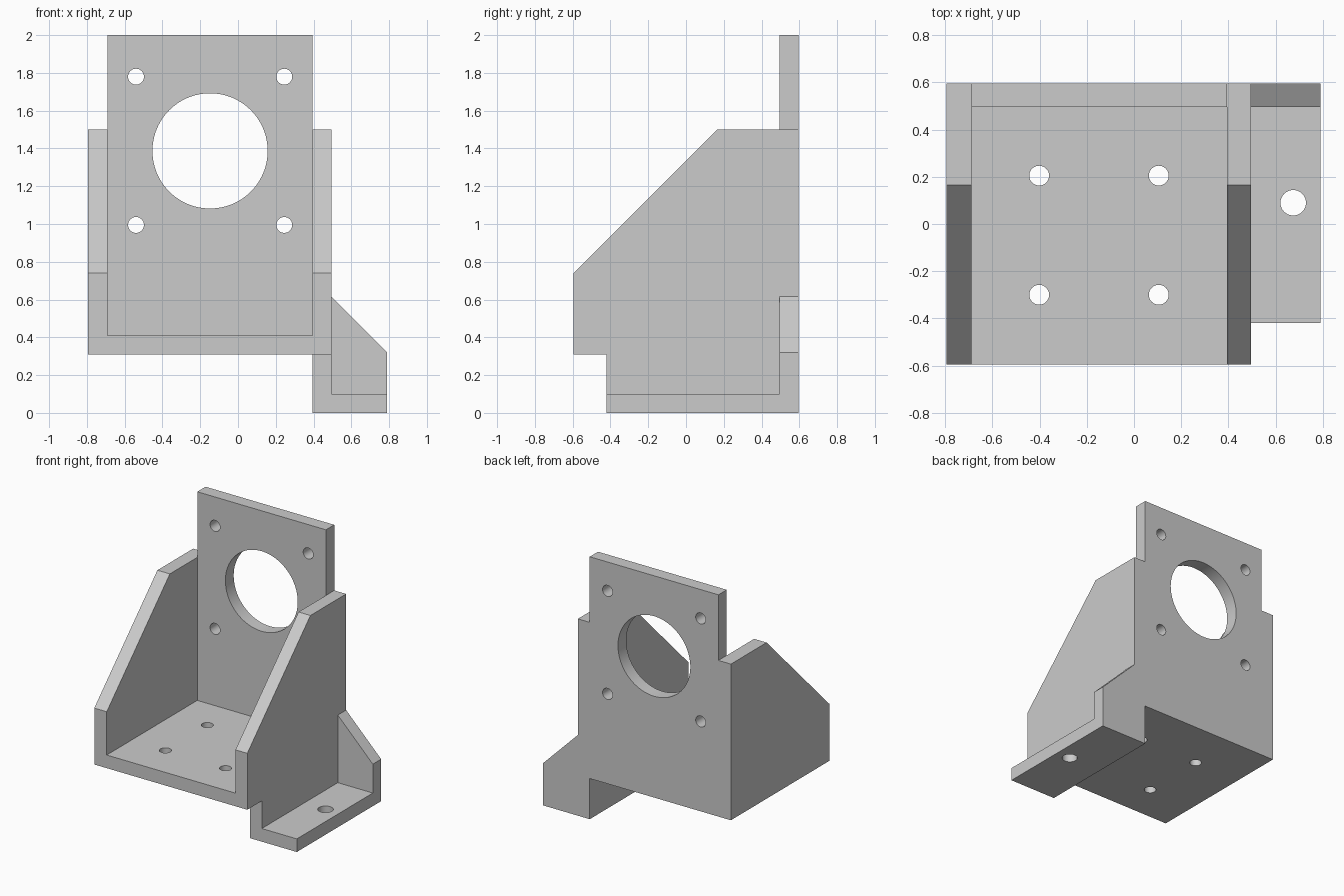
import bpy
import bmesh
import math
from mathutils import Vector

cube = bpy.data.objects.get("Cube")
if cube:
    bpy.data.objects.remove(cube, do_unlink=True)

grey = bpy.data.materials.new("plain grey")
grey.use_nodes = True
COLOUR = (0.6, 0.6, 0.6, 1)
grey.diffuse_color = COLOUR
grey.node_tree.nodes["Principled BSDF"].inputs["Base Color"].default_value = COLOUR

# Shared levels of the bracket
LEFT_OUT, LEFT_IN, RIGHT_IN, RIGHT_OUT, FOOT_OUT = -0.795, -0.69, 0.395, 0.495, 0.79
FRONT, FOOT_FRONT, PLATE, BACK = -0.595, -0.42, 0.495, 0.595
THICK, BASE, FLOOR, SHOULDER, TOP = 0.1, 0.31, 0.41, 1.5, 2.0


def point(axis, u, v, d):
    """Place profile point (u, v) at depth d along the axis."""
    return {"x": (d, u, v), "y": (u, d, v), "z": (u, v, d)}[axis]


def prism(name, axis, profile, start, end):
    """Extrude a flat outline between two depths along an axis."""
    bm = bmesh.new()
    face = bm.faces.new([bm.verts.new(point(axis, u, v, start)) for u, v in profile])
    new = bmesh.ops.extrude_face_region(bm, geom=[face])["geom"]
    verts = [g for g in new if isinstance(g, bmesh.types.BMVert)]
    shift = Vector(point(axis, 0, 0, end - start))
    bmesh.ops.translate(bm, verts=verts, vec=shift)
    bmesh.ops.recalc_face_normals(bm, faces=bm.faces)
    mesh = bpy.data.meshes.new(name)
    bm.to_mesh(mesh)
    bm.free()
    mesh.materials.append(grey)
    obj = bpy.data.objects.new(name, mesh)
    bpy.context.collection.objects.link(obj)
    return obj


def select(obj):
    bpy.ops.object.select_all(action="DESELECT")
    obj.select_set(True)
    bpy.context.view_layer.objects.active = obj


def drill(obj, axis, u, v, radius, start, end, sides=48):
    """Cut a round through hole."""
    angles = [2 * math.pi * i / sides for i in range(sides)]
    circle = [(u + radius * math.cos(a), v + radius * math.sin(a)) for a in angles]
    cutter = prism("hole_cutter", axis, circle, start - THICK, end + THICK)
    cutter.hide_render = True
    mod = obj.modifiers.new("hole", "BOOLEAN")
    mod.operation = "DIFFERENCE"
    mod.solver = "EXACT"
    mod.object = cutter
    select(obj)
    bpy.ops.object.modifier_apply(modifier=mod.name)
    bpy.data.objects.remove(cutter, do_unlink=True)


def rectangle(u0, u1, v0, v1):
    return [(u0, v0), (u1, v0), (u1, v1), (u0, v1)]


# Upright plate with shoulders and the gusset behind the foot
plate = prism("mounting_plate", "y", [
    (LEFT_OUT, BASE), (LEFT_OUT, SHOULDER), (LEFT_IN, SHOULDER), (LEFT_IN, TOP),
    (RIGHT_IN, TOP), (RIGHT_IN, SHOULDER), (RIGHT_OUT, SHOULDER),
    (RIGHT_OUT, 0.615), (FOOT_OUT, 0.32), (FOOT_OUT, 0), (RIGHT_IN, 0),
    (RIGHT_IN, BASE)], PLATE, BACK)
drill(plate, "y", -0.148, 1.387, 0.305, PLATE, BACK, 96)
for x in (-0.54, 0.245):
    for z in (0.995, 1.78):
        drill(plate, "y", x, z, 0.042, PLATE, BACK)

# Side walls with sloping front edges; one reaches down to the foot
slope = [(PLATE, SHOULDER), (0.165, SHOULDER), (FRONT, 0.74), (FRONT, BASE)]
prism("plain_side_wall", "x", slope + [(PLATE, BASE)], LEFT_OUT, LEFT_IN)
prism("foot_side_wall", "x",
      slope + [(FOOT_FRONT, BASE), (FOOT_FRONT, 0), (PLATE, 0)], RIGHT_IN, RIGHT_OUT)

# Floor between the walls
floor = prism("base_floor", "z", rectangle(LEFT_IN, RIGHT_IN, FRONT, PLATE), BASE, FLOOR)
for x in (-0.402, 0.105):
    for y in (-0.3, 0.205):
        drill(floor, "z", x, y, 0.042, BASE, FLOOR)

# Low foot at the side
foot = prism("side_foot", "z", rectangle(RIGHT_OUT, FOOT_OUT, FOOT_FRONT, PLATE), 0, THICK)
drill(foot, "z", 0.675, 0.09, 0.054, 0, THICK)

# Smooth the bores, keep the edges sharp
for obj in (plate, floor, foot):
    select(obj)
    bpy.ops.object.shade_smooth_by_angle(angle=math.radians(30))
